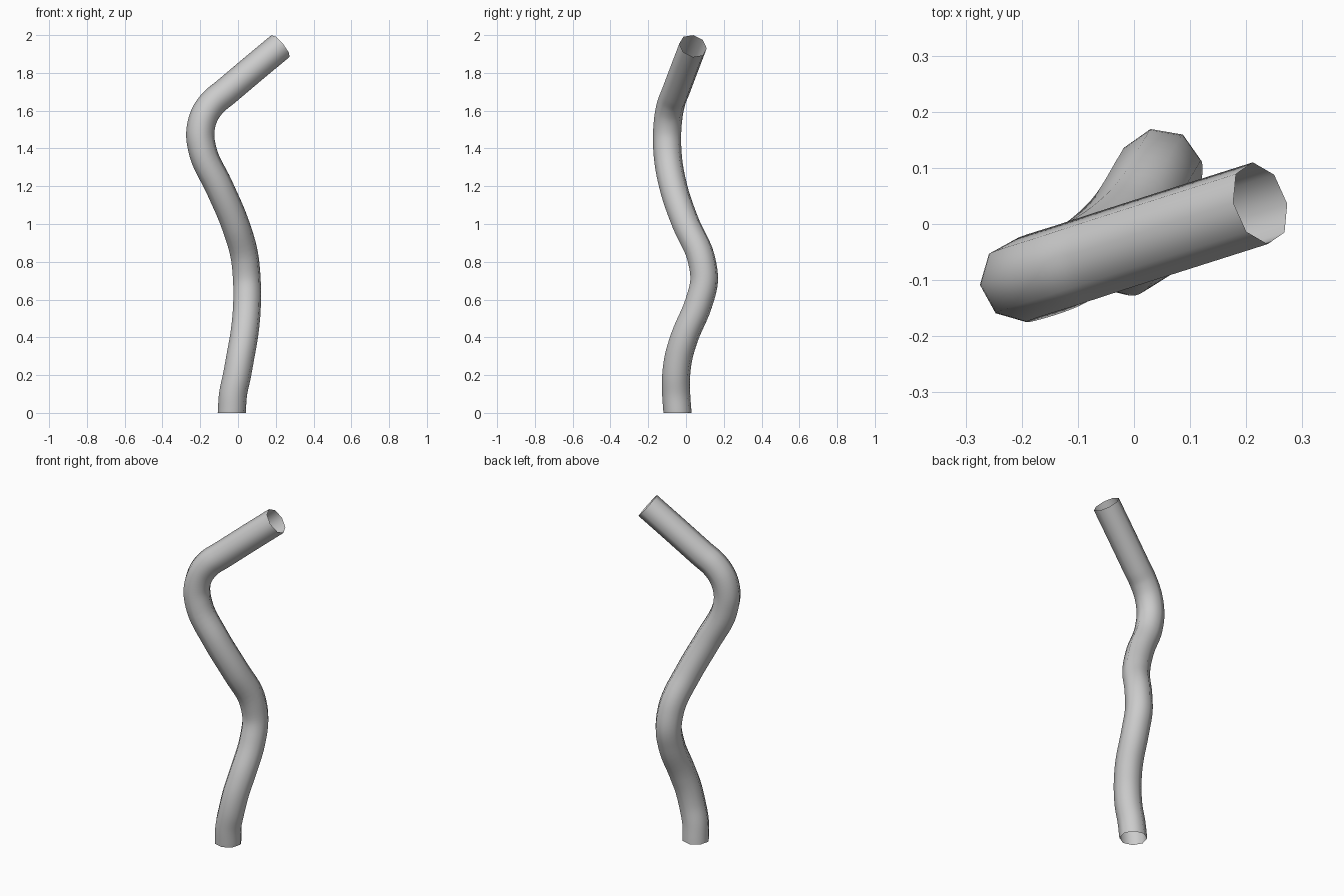
import bpy, bmesh, math
from mathutils import Vector

if "Cube" in bpy.data.objects:
    bpy.data.objects.remove(bpy.data.objects["Cube"])

SIDES, RADIUS, STEPS = 8, 0.075, 6

# Centre line of the bent tube, from the base to the open tip
path = [Vector(p) for p in [
    (-0.033, -0.045, 0), (-0.026, -0.052, 0.1), (-0.005, -0.052, 0.2), (0.013, -0.038, 0.3),
    (0.031, -0.008, 0.4), (0.048, 0.067, 0.58), (0.047, 0.096, 0.7),
    (0.036, 0.08, 0.82), (-0.015, 0.0, 1.0), (-0.101, -0.068, 1.2),
    (-0.185, -0.098, 1.38), (-0.2, -0.1, 1.48), (-0.176, -0.091, 1.58),
    (-0.128, -0.076, 1.647), (-0.07, -0.057, 1.695), (0.077, -0.01, 1.819), (0.225, 0.037, 1.942)]]


def smooth_path(pts):
    """Centripetal-style spline through the points."""
    ext = [2 * pts[0] - pts[1]] + pts + [2 * pts[-1] - pts[-2]]
    out = []
    for a, b, c, d in zip(ext, ext[1:], ext[2:], ext[3:]):
        l0, l1, l2 = (b - a).length, (c - b).length, (d - c).length
        m1 = ((b - a) / l0 * l1 + (c - b) / l1 * l0) / (l0 + l1) * l1
        m2 = ((c - b) / l1 * l2 + (d - c) / l2 * l1) / (l1 + l2) * l1
        for i in range(STEPS):
            t = i / STEPS
            out.append(b * (2*t**3 - 3*t**2 + 1) + m1 * (t**3 - 2*t**2 + t)
                       + c * (3*t**2 - 2*t**3) + m2 * (t**3 - t**2))
    return out + [pts[-1]]


# Sweep an octagon from the tip down, carrying its roll along the path
centres = smooth_path(path)
n = len(centres)
bm = bmesh.new()
rings = []
side = Vector((-0.013, 0.073, -0.012))
for i in reversed(range(n)):
    tangent = (centres[min(i + 1, n - 1)] - centres[max(i - 1, 0)]).normalized()
    if i == 0:
        tangent = Vector((0, 0, 1))
    side = (side - tangent * side.dot(tangent)).normalized()
    other = tangent.cross(side)
    rings.append([bm.verts.new(centres[i] + RADIUS * (
        side * math.cos(math.tau * k / SIDES) + other * math.sin(math.tau * k / SIDES)))
        for k in range(SIDES)])
for upper, lower in zip(rings, rings[1:]):
    for k in range(SIDES):
        j = (k + 1) % SIDES
        bm.faces.new((lower[k], lower[j], upper[j], upper[k]))

mesh = bpy.data.meshes.new("bent_tube")
bm.to_mesh(mesh)
bm.free()
for poly in mesh.polygons:
    poly.use_smooth = True
tube = bpy.data.objects.new("bent_tube", mesh)
bpy.context.collection.objects.link(tube)
